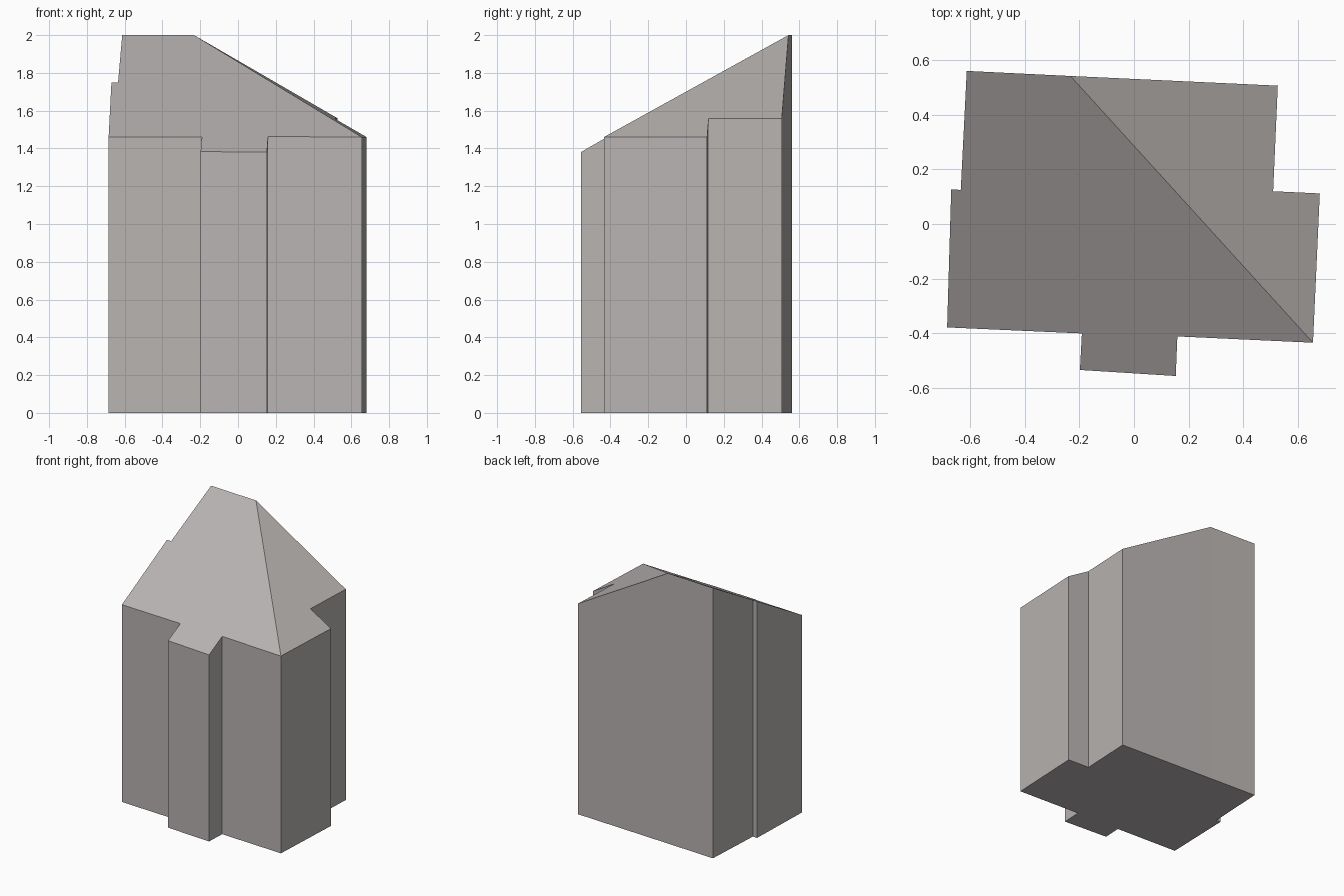
import bpy
import bmesh

if "Cube" in bpy.data.objects:
    bpy.data.objects.remove(bpy.data.objects["Cube"])

# Footprint, anticlockwise from the front-left corner
footprint = [
    (-0.685, -0.379), (-0.191, -0.401),
    (-0.198, -0.535), (0.153, -0.557), (0.159, -0.412),   # front bay
    (0.656, -0.435), (0.681, 0.112),
    (0.510, 0.120), (0.527, 0.507),                       # right rear notch
    (-0.233, 0.5425), (-0.613, 0.561),                    # ridge along the back
    (-0.635, 0.125), (-0.670, 0.127),                     # left jog
]
HIP_TOP, HIP_FOOT = 9, 5
SKEW = 0.0465          # the plan is turned slightly off the axes
RIDGE = 2.0


def roof_height(x, y):
    """Lower of the front slope and the right-hand hip slope."""
    hx, hy = footprint[HIP_TOP]
    front = RIDGE - 0.573 * ((hy - y) - SKEW * (x - hx))
    right = RIDGE - 0.578 * ((x - hx) - SKEW * (y - hy))
    return min(RIDGE, front, right)


bm = bmesh.new()
base = [bm.verts.new((x, y, 0)) for x, y in footprint]
top = [bm.verts.new((x, y, roof_height(x, y))) for x, y in footprint]

# Floor and walls
bm.faces.new(base[::-1])
n = len(footprint)
for i in range(n):
    j = (i + 1) % n
    bm.faces.new((base[i], base[j], top[j], top[i]))

# Roof, split along the hip into two flat slopes
roof = bm.faces.new(top)
bmesh.utils.face_split(roof, top[HIP_TOP], top[HIP_FOOT])
bm.normal_update()

mesh = bpy.data.meshes.new("building")
bm.to_mesh(mesh)
bm.free()

stone = bpy.data.materials.new("warm grey")
stone.diffuse_color = (0.48, 0.455, 0.445, 1)
stone.use_nodes = True
stone.node_tree.nodes["Principled BSDF"].inputs["Base Color"].default_value = stone.diffuse_color
mesh.materials.append(stone)

building = bpy.data.objects.new("building", mesh)
bpy.context.collection.objects.link(building)
